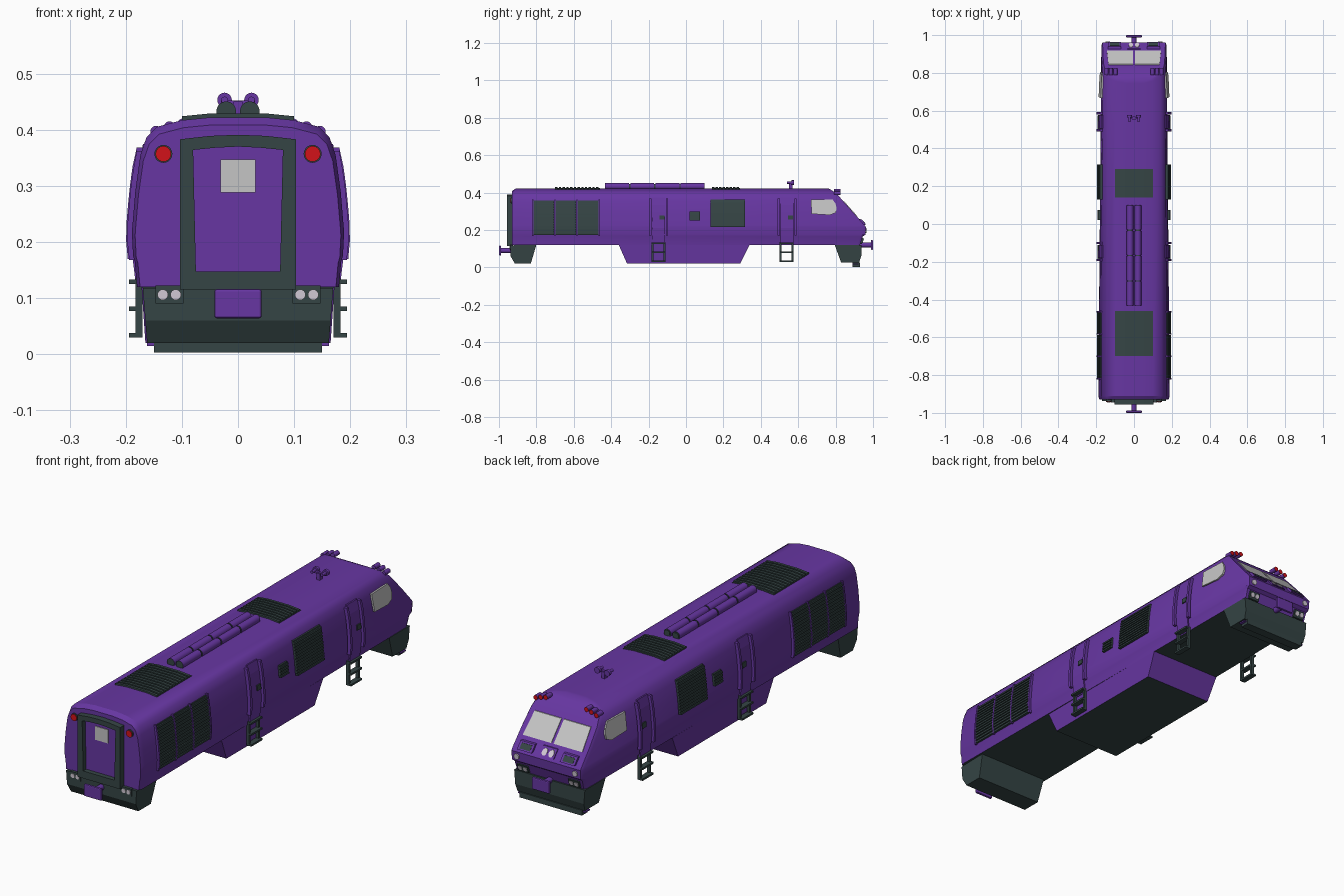
import bpy, bmesh, math
from mathutils import Matrix, Vector

if "Cube" in bpy.data.objects:
    bpy.data.objects.remove(bpy.data.objects["Cube"])


def material(name, rgb):
    m = bpy.data.materials.new(name)
    m.use_nodes = True
    m.diffuse_color = (*rgb, 1)
    m.node_tree.nodes["Principled BSDF"].inputs["Base Color"].default_value = (*rgb, 1)
    return m


PURPLE = material("purple_paint", (0.135, 0.037, 0.36))
DARK = material("dark_grey_green", (0.036, 0.06, 0.06))
GLASS = material("pale_glass", (0.56, 0.56, 0.56))
LAMP = material("lamp_white", (0.64, 0.58, 0.66))
RED = material("lamp_red", (0.65, 0.006, 0.01))

# Hull rows: height, half width, nose position
ROWS = [(.12, .18, .93), (.165, .184, .945), (.175, .187, .96), (.215, .189, .962),
        (.225, .1885, .955), (.29, .183, .8975), (.355, .174, .84), (.387, .163, .812),
        (.405, .145, .79), (.417, .1, .772), (.422, .05, .76)]
REAR = -.93


def interp(v, pairs):
    pairs = sorted(pairs)
    if v <= pairs[0][0]:
        return pairs[0][1]
    for (a, p), (b, q) in zip(pairs, pairs[1:]):
        if v <= b:
            return p + (q - p) * (v - a) / (b - a)
    return pairs[-1][1]


def taper(y):
    return 1 - .09 * max(0, (y - .7) / .26)


def wall(y, z):
    return interp(z, [(r[0], r[1]) for r in ROWS]) * taper(y)


# Surface maps: place a flat (u, v) shape on a hull face at height t above it
def right_map(u, v, t): return (-wall(u, v) - t, u, v)
def left_map(u, v, t): return (wall(u, v) + t, u, v)
def nose_map(u, v, t): return (u, interp(v, [(r[0], r[2]) for r in ROWS]) + t, v)
def rear_map(u, v, t): return (u, REAR - t, v)
def roof_map(u, v, t): return (u, v, interp(abs(u), [(r[1], r[0]) for r in ROWS[4:]]) + t)


SIDES = (("right", right_map), ("left", left_map))


def finish(name, bm, mats, smooth=False, rule=None):
    bmesh.ops.recalc_face_normals(bm, faces=bm.faces)
    me = bpy.data.meshes.new(name)
    for m in mats:
        me.materials.append(m)
    bm.normal_update()
    if rule:
        for f in bm.faces:
            f.material_index = int(rule(f))
    bm.to_mesh(me)
    bm.free()
    ob = bpy.data.objects.new(name, me)
    bpy.context.collection.objects.link(ob)
    if smooth:
        bpy.ops.object.select_all(action='DESELECT')
        ob.select_set(True)
        bpy.context.view_layer.objects.active = ob
        bpy.ops.object.shade_smooth_by_angle(angle=math.radians(32))
    return ob


def plates(name, mat, fmap, polys, t1, t0=-.004):
    bm = bmesh.new()
    for poly in polys:
        a = [bm.verts.new(fmap(u, v, t0)) for u, v in poly]
        b = [bm.verts.new(fmap(u, v, t1)) for u, v in poly]
        bm.faces.new(a)
        bm.faces.new(b)
        for i in range(len(poly)):
            j = (i + 1) % len(poly)
            bm.faces.new((a[i], a[j], b[j], b[i]))
    return finish(name, bm, [mat])


def rect(u0, u1, v0, v1): return [(u0, v0), (u1, v0), (u1, v1), (u0, v1)]


def disc(u, v, r, n=20):
    return [(u + r * math.cos(math.tau * i / n), v + r * math.sin(math.tau * i / n)) for i in range(n)]


def column(u0, u1, v0, v1, n=6):
    h = (v1 - v0) / n
    return [rect(u0, u1, v0 + i * h, v0 + (i + 1) * h) for i in range(n)]


def mirror(poly): return [(-u, v) for u, v in poly]
def both(*polys): return [q for p in polys for q in (p, mirror(p))]


def boxes(name, mat, items):
    bm = bmesh.new()
    for x0, x1, y0, y1, z0, z1 in items:
        mtx = Matrix.Translation(((x0 + x1) / 2, (y0 + y1) / 2, (z0 + z1) / 2))
        bmesh.ops.create_cube(bm, size=1, matrix=mtx @ Matrix.Diagonal((x1 - x0, y1 - y0, z1 - z0, 1)))
    return finish(name, bm, [mat])


def rods(name, mats, items, rule=None):
    """Cylinders along y: x, z, radius, start, end"""
    bm = bmesh.new()
    for x, z, r, y0, y1 in items:
        mtx = Matrix.Translation((x, (y0 + y1) / 2, z)) @ Matrix.Rotation(math.pi / 2, 4, 'X')
        bmesh.ops.create_cone(bm, cap_ends=True, segments=20, radius1=r, radius2=r, depth=y1 - y0, matrix=mtx)
    return finish(name, bm, mats, True, rule)


def prism(name, mats, profile, w_top, w_bottom, rule=None):
    """Side profile of (y, z) spread across x, narrowing downward"""
    zs = [z for _, z in profile]
    lo, hi = min(zs), max(zs)
    bm = bmesh.new()
    ends = [[bm.verts.new((s * (w_bottom + (w_top - w_bottom) * (z - lo) / (hi - lo)), y, z))
             for y, z in profile] for s in (-1, 1)]
    for e in ends:
        bm.faces.new(e)
    for i in range(len(profile)):
        j = (i + 1) % len(profile)
        bm.faces.new((ends[0][i], ends[0][j], ends[1][j], ends[1][i]))
    return finish(name, bm, mats, rule=rule)


# Hull: four rings from the flat rear to the raked nose
bm = bmesh.new()
rings = []
for k in range(4):
    ring = []
    for s, rows in ((-1, ROWS), (1, ROWS[::-1])):
        for z, x, ny in rows:
            y = (REAR, REAR + .02, ny - .015, ny)[k]
            w = x * taper(y) * (.97, 1, 1, .965)[k]
            ring.append(bm.verts.new((s * w, y, z if k else .12 + (z - .12) * .955)))
    rings.append(ring)
n = len(rings[0])
for a, b in zip(rings, rings[1:]):
    for i in range(n):
        bm.faces.new((a[i], a[(i + 1) % n], b[(i + 1) % n], b[i]))
for ring in (rings[0], rings[-1]):
    for i in range(n // 2 - 1):
        bm.faces.new((ring[i], ring[i + 1], ring[n - 2 - i], ring[n - 1 - i]))
finish("hull", bm, [PURPLE, DARK], True, lambda f: f.normal.z < -.95)

# Underside: tank, end skirts, plough
prism("fuel_tank", [PURPLE, DARK], [(-.36, .121), (.34, .121), (.29, .02), (-.315, .02)], .172, .165,
      lambda f: f.normal.z < -.95)
prism("rear_skirt", [DARK], [(-.938, .118), (-.8, .121), (-.83, .02), (-.915, .02), (-.938, .06)], .17, .162)
prism("nose_skirt", [DARK], [(.937, .121), (.795, .121), (.83, .025), (.925, .025), (.937, .06)], .17, .162)
boxes("plough", DARK, [(-.15, .15, .89, .93, .003, .026)])
boxes("plough_trim", PURPLE, [(-.162, .162, .89, .922, .015, .02)])

# Couplers at both ends
for name, s, z in (("rear_coupler", -1, .09), ("nose_coupler", 1, .12)):
    rods(name + "_shaft", [PURPLE], [(0, z, .013, *sorted((s * .92, s * .99)))])
    ob = boxes(name + "_plate", PURPLE, [(-.042, .042, *sorted((s * .988, s)), z - .026, z + .026)])
    bev = ob.modifiers.new("round", 'BEVEL')
    bev.width, bev.segments = .004, 2

# Side details, the same on both sides
for side, fmap in SIDES:
    backs, slats = [], []
    groups = [(-.815 + .118 * i, -.705 + .118 * i, .172, .358, 14) for i in range(3)]
    groups += [(.13, .315, .217, .363, 12), (.02, .075, .25, .3, 4)]
    for y0, y1, z0, z1, count in groups:
        backs += column(y0, y1, z0, z1)
        h = (z1 - z0) / count
        slats += [rect(y0, y1, z0 + i * h, z0 + (i + .6) * h) for i in range(count)]
    plates(side + "_grille_backs", DARK, fmap, backs, .003)
    plates(side + "_grille_slats", DARK, fmap, slats, .008)
    plates(side + "_grille_frame", PURPLE, fmap,
           [p for y in (-.823, -.704, -.586, -.468) for p in column(y, y + .007, .168, .362)], .009)
    rails, doors, handles = [], [], []
    for y in (-.197, .49):
        rails += column(y, y + .012, .17, .368) + column(y + .09, y + .102, .17, .368)
        doors += column(y + .016, y + .086, .13, .375)
        handles.append(rect(y + .056, y + .082, .255, .277))
    plates(side + "_handrails", PURPLE, fmap, rails, .011)
    plates(side + "_doors", PURPLE, fmap, doors, .002)
    plates(side + "_door_handles", DARK, fmap, handles, .007)
    plates(side + "_cab_window", GLASS, fmap, [[(.667, .362), (.785, .362), (.8, .34), (.806, .315),
           (.8, .292), (.77, .28), (.672, .286)]], .004)
    s = 1 if side == "left" else -1
    steps = []
    for y in (-.185, .5):
        parts = [(.17, .183, y, y + .01, .03, .135), (.17, .183, y + .065, y + .075, .03, .135)]
        parts += [(.17, .194, y, y + .075, z, z + .008) for z in (.03, .077, .125)]
        steps += [(*sorted((s * p[0], s * p[1])), *p[2:]) for p in parts]
    boxes(side + "_ladders", DARK, steps)

# Roof grilles, pipes and horns
cuts = [-.1, -.05, 0, .05, .1]
for name, y0, y1, count in (("rear_roof_grille", -.7, -.46, 12), ("cab_roof_grille", .14, .29, 8)):
    h = (y1 - y0) / count
    spans = list(zip(cuts, cuts[1:]))
    plates(name + "_back", DARK, roof_map, [rect(a, b, y0, y1) for a, b in spans], .002)
    plates(name + "_slats", DARK, roof_map, [rect(a, b, y0 + i * h, y0 + (i + .6) * h)
           for a, b in spans for i in range(count)], .007)
rods("roof_pipes", [PURPLE, DARK], [(x, .433, .0175, -.432 + .134 * i, -.304 + .134 * i)
     for x in (-.021, .021) for i in range(4)], lambda f: abs(f.normal.y) > .9)
rods("roof_pipe_core", [DARK], [(x, .433, .013, -.43, .1) for x in (-.021, .021)])
boxes("horn_bracket", PURPLE, [(-.008, .008, .55, .57, .42, .45), (-.03, .03, .555, .565, .445, .452)])
rods("horns", [PURPLE], [(s * .024, .453, .013, .565, .578) for s in (-1, 1)]
     + [(s * .024, .453, .006, .54, .566) for s in (-1, 1)])

# Rear end: gangway frame, door, lamps
arch = [(-.103, .383), (-.05, .389), (0, .391), (.05, .389), (.103, .383),
        (.08, .364), (.04, .368), (0, .37), (-.04, .368), (-.08, .364)]
jamb = [(.103, .115), (.103, .383), (.08, .364), (.075, .147)]
plates("gangway_frame", DARK, rear_map, both(jamb) + [arch,
       [(-.103, .115), (.103, .115), (.075, .147), (-.075, .147)]], .026)
plates("rear_door", PURPLE, rear_map, [[(-.076, .146), (.076, .146), (.081, .365), (0, .371), (-.081, .365)]], .005)
plates("rear_door_window", GLASS, rear_map, [rect(-.031, .031, .288, .347)], .008)
plates("rear_lamp_rims", DARK, rear_map, both(disc(.133, .357, .016)), .006)
plates("rear_red_lamps", RED, rear_map, both(disc(.133, .357, .014)), .009)
plates("rear_lamp_boxes", DARK, rear_map, both(rect(.097, .147, .09, .122)), .012)
plates("rear_white_lamps", LAMP, rear_map, both(disc(.111, .106, .0095), disc(.134, .106, .0095)), .015)

# Nose: windscreens, lamps, boxes
screen = [(.006, .272), (.143, .272), (.135, .352), (.006, .352)]
plates("windscreens", GLASS, nose_map, both(screen), .004)
plates("nose_boxes", PURPLE, nose_map, both(rect(.068, .138, .228, .257)), .012)
plates("nose_box_panels", DARK, nose_map, both(rect(.078, .128, .233, .252)), .013)
plates("nose_centre_box", PURPLE, nose_map, [rect(-.034, .034, .226, .26)], .006)
plates("nose_centre_lamps", LAMP, nose_map, both(disc(.016, .243, .012)), .009)
plates("nose_corner_lamps", LAMP, nose_map, both(disc(.14, .195, .012)), .005)
plates("nose_lamp_boxes", DARK, nose_map, both(rect(.097, .149, .125, .157)), .008)
plates("nose_low_lamps", LAMP, nose_map, both(disc(.111, .141, .0095), disc(.135, .141, .0095)), .011)
rods("marker_lamps", [PURPLE, RED], [(s * x, z, .01, .79, .825) for s in (-1, 1)
     for x, z in ((.098, .41), (.122, .405), (.146, .397))], lambda f: f.normal.y > .9)
